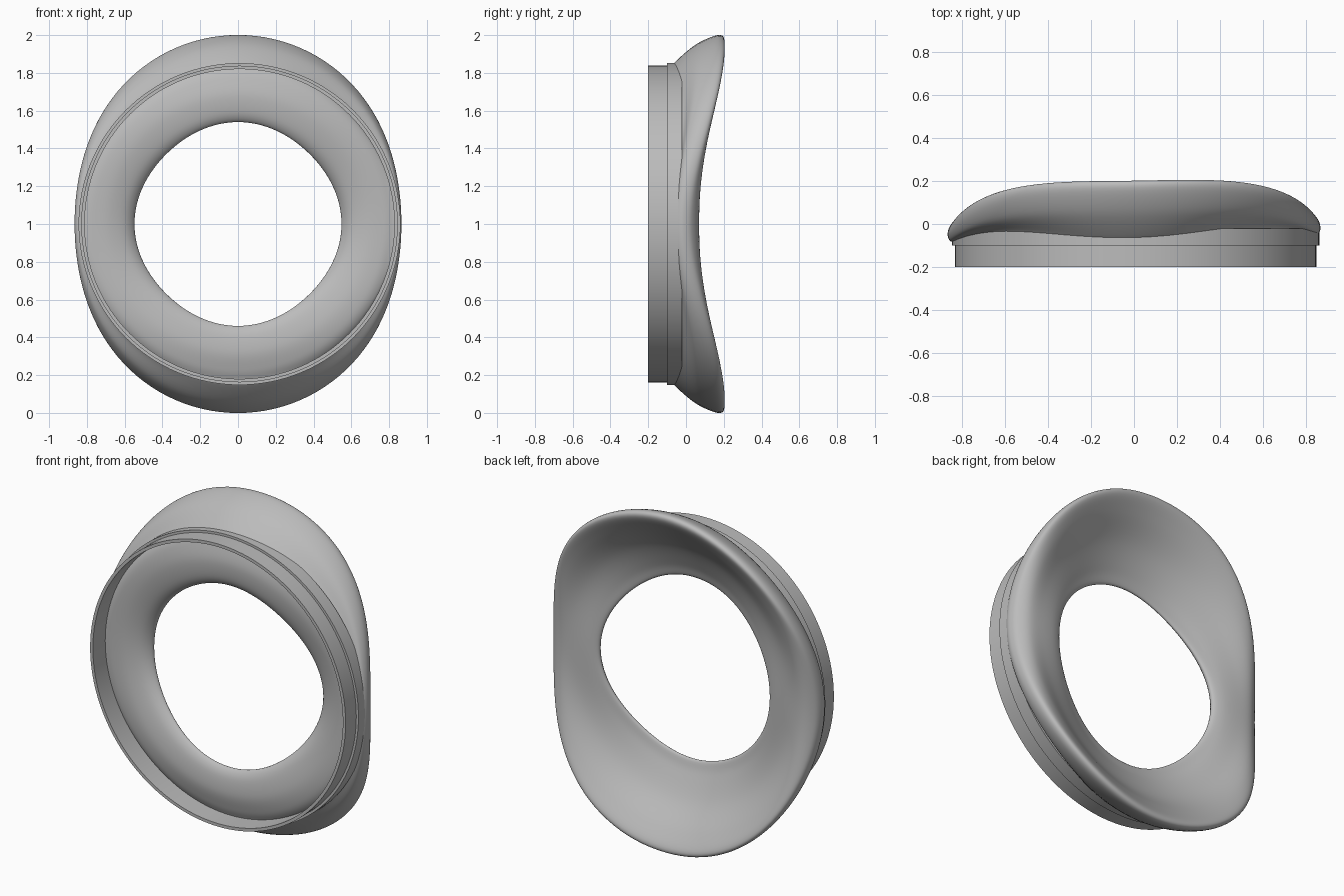
import bpy, bmesh, math
from mathutils import Vector

cube = bpy.data.objects.get("Cube")
if cube:
    bpy.data.objects.remove(cube)

grey = bpy.data.materials.new("soft_grey")
grey.use_nodes = True
tone = (0.5, 0.5, 0.5, 1)
grey.diffuse_color = tone
grey.node_tree.nodes["Principled BSDF"].inputs["Base Color"].default_value = tone

STEPS = 128


def sweep(name, section, centre, sharp_angle):
    """Skin closed (radial, depth) sections placed around the y axis."""
    bm = bmesh.new()
    loops = []
    for i in range(STEPS):
        t = 2 * math.pi * i / STEPS
        loops.append([bm.verts.new((centre[0] + p.x * math.cos(t), p.y,
                                    centre[1] + p.x * math.sin(t)))
                      for p in section(t)])
    n = len(loops[0])
    for i in range(STEPS):
        a, b = loops[i], loops[(i + 1) % STEPS]
        for j in range(n):
            k = (j + 1) % n
            bm.faces.new((a[j], a[k], b[k], b[j]))
    bmesh.ops.recalc_face_normals(bm, faces=bm.faces)
    mesh = bpy.data.meshes.new(name)
    bm.to_mesh(mesh)
    bm.free()
    mesh.materials.append(grey)
    obj = bpy.data.objects.new(name, mesh)
    bpy.context.collection.objects.link(obj)
    bpy.ops.object.select_all(action='DESELECT')
    obj.select_set(True)
    bpy.context.view_layer.objects.active = obj
    bpy.ops.object.shade_smooth_by_angle(angle=math.radians(sharp_angle))


def smooth_loop(points, cuts=6):
    """Closed Catmull-Rom curve through the points."""
    out, n = [], len(points)
    for i in range(n):
        a, b, c, d = (points[(i + k) % n] for k in (-1, 0, 1, 2))
        for s in range(cuts):
            u = s / cuts
            out.append(b + (c - a) * (u / 2) + (2 * a - 5 * b + 4 * c - d) * (u * u / 2)
                       + (3 * b - a - 3 * c + d) * (u ** 3 / 2))
    return out


# Cushion section at the sides and at the top/bottom: (radius, depth)
side = [(.865, -.028), (.857, -.06), (.838, -.068), (.82, -.068), (.77, -.075), (.68, -.07),
        (.59, -.04), (.548, .01), (.60, .04), (.70, .053), (.79, .05), (.847, .015)]
top = [(1.0, .168), (.95, .052), (.855, -.06), (.82, -.075), (.77, -.094), (.68, -.112),
       (.58, -.1), (.54, -.065), (.61, -.036), (.75, .038), (.88, .142), (.972, .2)]
# Extra radius and depth on the diagonals: shoulders, raised base, squarer hole
diagonal = [(.016, .012), (.012, .02), (0, .04), (0, .01), (0, 0), (0, 0),
            (-.01, 0), (-.014, 0), (-.01, 0), (0, .005), (.02, .018), (.022, .02)]


def cushion_section(t):
    w = 1 - abs(math.cos(t)) ** 2.8
    d = math.sin(2 * t) ** 2
    # radii follow ellipses, depths follow a saddle with a slight sideways tilt
    pts = []
    for (rs, ys), (rt, yt), (dr, dy) in zip(side, top, diagonal):
        r = rs * rt / math.hypot(rt * math.cos(t), rs * math.sin(t))
        pts.append(Vector((r + dr * d, ys + (yt - ys) * w + dy * d + .015 * math.cos(t))))
    return smooth_loop(pts)


sweep("cushion", cushion_section, (0, 1), 70)

# Thin stepped mounting ring
ring = [Vector(p) for p in ((.82, -.2), (.838, -.2), (.838, -.1), (.852, -.1),
                            (.852, -.02), (.82, -.02))]
sweep("mounting_ring", lambda t: ring, (.008, 1.0), 30)
